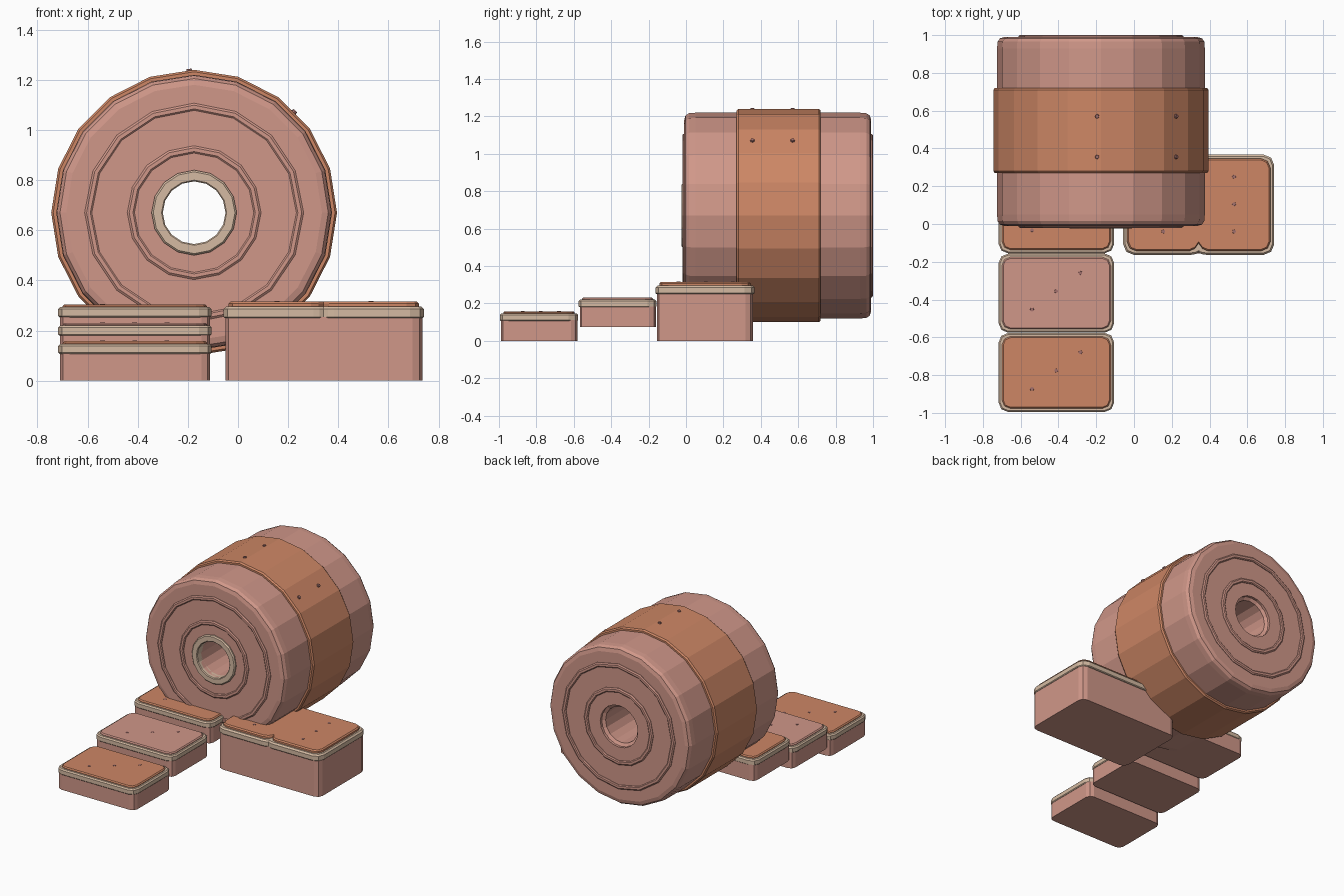
import bpy, bmesh
from math import pi, cos, sin, radians
from mathutils import Vector, Matrix

if "Cube" in bpy.data.objects:
    bpy.data.objects.remove(bpy.data.objects["Cube"])


def material(name, rgb):
    m = bpy.data.materials.new(name)
    m.diffuse_color = (*rgb, 1)
    m.use_nodes = True
    m.node_tree.nodes["Principled BSDF"].inputs["Base Color"].default_value = m.diffuse_color
    return m


PINK = material("pink_clay", (0.63, 0.31, 0.25))
ORANGE = material("orange_clay", (0.61, 0.24, 0.13))
CREAM = material("cream_trim", (0.66, 0.49, 0.36))
MAUVE = material("mauve_stud", (0.36, 0.16, 0.15))

CX, CZ = -0.175, 0.67          # drum axis, running along y


def finish(name, bm, mat):
    bmesh.ops.recalc_face_normals(bm, faces=bm.faces)
    me = bpy.data.meshes.new(name)
    bm.to_mesh(me)
    bm.free()
    me.materials.append(mat)
    ob = bpy.data.objects.new(name, me)
    bpy.context.collection.objects.link(ob)
    return ob


def lathe(name, profile, sides, mat):
    """Spin a closed (radius, y) profile around the drum axis."""
    bm = bmesh.new()
    rings = []
    for i in range(sides):
        a = 2 * pi * i / sides
        rings.append([bm.verts.new((CX + r * cos(a), y, CZ + r * sin(a)))
                      for r, y in profile])
    n = len(profile)
    for i in range(sides):
        p, q = rings[i], rings[(i + 1) % sides]
        for j in range(n):
            k = (j + 1) % n
            bm.faces.new((p[j], p[k], q[k], q[j]))
    return finish(name, bm, mat)


def outline(x0, x1, y0, y1, r, notch=None):
    """Rounded rectangle; notch = (x, half width, depth) on the front edge."""
    pts = []
    for cx, cy, a0 in ((x0 + r, y0 + r, 180), (x1 - r, y0 + r, 270),
                       (x1 - r, y1 - r, 0), (x0 + r, y1 - r, 90)):
        for s in range(3):
            a = radians(a0 + 45 * s)
            pts.append((cx + r * cos(a), cy + r * sin(a)))
        if notch and a0 == 180:
            nx, w, d = notch
            pts += [(nx - w, y0), (nx - w * 0.4, y0 + d * 0.3), (nx, y0 + d),
                    (nx + w * 0.4, y0 + d * 0.3), (nx + w, y0)]
    return pts


def slab(name, x0, x1, y0, y1, z0, z1, r, mat, top=0.0, bottom=0.0, notch=None):
    """Rounded block with optional chamfers on its top and bottom rims."""
    levels = [(z0, bottom)]
    if bottom:
        levels.append((z0 + bottom, 0))
    if top:
        levels.append((z1 - top, 0))
    levels.append((z1, top))
    bm = bmesh.new()
    loops = []
    for z, c in levels:
        o = outline(x0 + c, x1 - c, y0 + c, y1 - c, r - c, notch)
        loops.append([bm.verts.new((x, y, z)) for x, y in o])
    n = len(loops[0])
    for a, b in zip(loops, loops[1:]):
        for i in range(n):
            j = (i + 1) % n
            bm.faces.new((a[i], a[j], b[j], b[i]))
    bm.faces.new(loops[0])
    bm.faces.new(loops[-1])
    return finish(name, bm, mat)


def stud(name, pos, normal, radius=0.012):
    bm = bmesh.new()
    rot = Vector((0, 0, 1)).rotation_difference(Vector(normal)).to_matrix().to_4x4()
    bmesh.ops.create_cone(bm, cap_ends=True, segments=8, radius1=radius,
                          radius2=radius * 0.8, depth=0.01,
                          matrix=Matrix.Translation(pos) @ rot)
    return finish(name, bm, MAUVE)


# Drum body with rounded rims
lathe("drum_body", [(0.145, -0.01), (0.51, -0.01), (0.535, -0.003), (0.547, 0.015),
                    (0.55, 0.05), (0.55, 0.93), (0.547, 0.965), (0.535, 0.983),
                    (0.51, 0.99), (0.145, 0.99)], 20, PINK)

# Band round the drum's middle
lathe("drum_band", [(0.54, 0.27), (0.562, 0.27), (0.57, 0.28), (0.57, 0.71),
                    (0.562, 0.72), (0.54, 0.72)], 20, ORANGE)

# Raised rings on both end faces
for side, y, d in (("front", -0.01, -1), ("back", 0.99, 1)):
    for label, r0, r1 in (("outer", 0.408, 0.437), ("inner", 0.238, 0.267)):
        lathe(f"{side}_{label}_ring",
              [(r0, y - 0.01 * d), (r0, y + 0.005 * d), (r0 + 0.006, y + 0.01 * d),
               (r1 - 0.008, y + 0.01 * d), (r1, y + 0.004 * d), (r1, y - 0.01 * d)],
              16, PINK)

# Bore lining and cream collar at the front
lathe("bore_lining", [(0.125, 0.0), (0.125, 0.96), (0.149, 0.975), (0.149, 0.0)], 16, PINK)
lathe("front_collar", [(0.125, 0.03), (0.125, -0.02), (0.13, -0.025),
                       (0.163, -0.025), (0.17, -0.018), (0.17, 0.03)], 16, CREAM)

# Studs on the band
for i, (x, z, n) in enumerate(((-0.195, 1.239, (-0.05, 0, 1)),
                               (0.225, 1.073, (0.7, 0, 0.7)))):
    for j, y in enumerate((0.355, 0.57)):
        stud(f"band_stud_{i}_{j}", (x, y, z), n)

# Three rising steps, each a body, a cream rim and a pad
for k in range(3):
    y0, z = -0.995 + 0.42 * k, 0.073 * k
    y1 = y0 + 0.418
    slab(f"step_body_{k}", -0.709, -0.111, y0 + 0.007, y1 - 0.003, z, z + 0.112, 0.035, PINK)
    slab(f"step_rim_{k}", -0.717, -0.105, y0, y1, z + 0.107, z + 0.147, 0.05, CREAM,
         top=0.008, bottom=0.005)
    slab(f"step_pad_{k}", -0.699, -0.123, y0 + 0.018, y1 - 0.018, z + 0.14, z + 0.158,
         0.045, PINK if k == 1 else ORANGE, top=0.007)
    for j in range(3):
        stud(f"step_stud_{k}_{j}", (-0.54 + 0.128 * j, y0 + 0.122 + 0.097 * j, z + 0.155),
             (0, 0, 1))

# Large block with a notched rim and pad
slab("block_body", -0.05, 0.735, -0.155, 0.357, 0, 0.255, 0.04, PINK)
slab("block_rim", -0.057, 0.742, -0.163, 0.367, 0.25, 0.295, 0.055, CREAM,
     top=0.01, bottom=0.005, notch=(0.342, 0.04, 0.012))
slab("block_pad", -0.037, 0.722, -0.143, 0.347, 0.285, 0.315, 0.05, ORANGE,
     top=0.008, notch=(0.342, 0.05, 0.042))
for i, x in enumerate((0.155, 0.53)):
    for j in range(3):
        stud(f"block_stud_{i}_{j}", (x, -0.04 + 0.145 * j, 0.312), (0, 0, 1))
